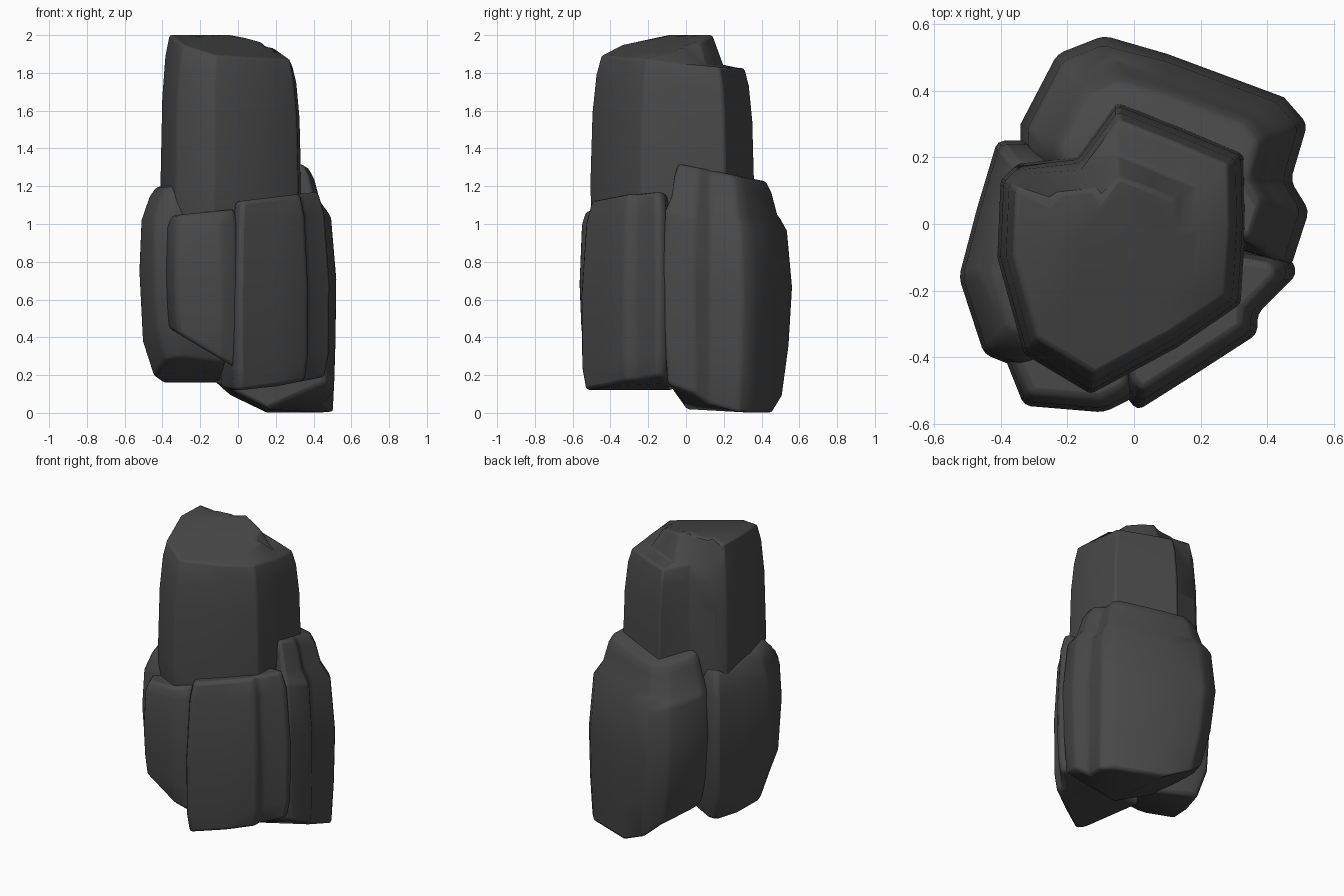
import bpy
import bmesh
import math

default_cube = bpy.data.objects.get("Cube")
if default_cube:
    bpy.data.objects.remove(default_cube, do_unlink=True)

# Single dark stone colour
stone = bpy.data.materials.new("dark_stone")
stone.use_nodes = True
colour = (0.065, 0.065, 0.065, 1)
stone.diffuse_color = colour
shader = next(n for n in stone.node_tree.nodes if n.type == "BSDF_PRINCIPLED")
shader.inputs["Base Color"].default_value = colour
shader.inputs["Roughness"].default_value = 0.9


def rock(name, outline, profile, centre, bottom, top, foot=None, bevel=0.02):
    """Loft an outline between a bottom and a top surface.

    profile holds (height fraction, scale) pairs; bottom and top give z at x, y.
    The lower half shrinks towards foot, the upper half towards centre.
    """
    bm = bmesh.new()
    rings = []
    for fraction, scale in profile:
        cx, cy = foot if foot and fraction < 0.5 else centre
        ring = []
        for px, py in outline:
            x = cx + (px - cx) * scale
            y = cy + (py - cy) * scale
            low, high = bottom(x, y), top(x, y)
            ring.append(bm.verts.new((x, y, low + (high - low) * fraction)))
        rings.append(ring)
    count = len(outline)
    for lower, upper in zip(rings, rings[1:]):
        for i in range(count):
            j = (i + 1) % count
            bm.faces.new((lower[i], lower[j], upper[j], upper[i]))
    caps = [bm.faces.new(rings[0]), bm.faces.new(rings[-1])]
    bmesh.ops.triangulate(bm, faces=caps)
    bmesh.ops.recalc_face_normals(bm, faces=bm.faces)
    mesh = bpy.data.meshes.new(name)
    bm.to_mesh(mesh)
    bm.free()
    mesh.materials.append(stone)
    obj = bpy.data.objects.new(name, mesh)
    bpy.context.collection.objects.link(obj)

    # Worn edges
    worn = obj.modifiers.new("worn_edges", "BEVEL")
    worn.width = bevel
    worn.segments = 2
    worn.limit_method = "ANGLE"
    worn.angle_limit = math.radians(30)
    bpy.ops.object.select_all(action="DESELECT")
    obj.select_set(True)
    bpy.context.view_layer.objects.active = obj
    bpy.ops.object.shade_smooth_by_angle(angle=math.radians(60))
    return obj


def column_top(x, y):
    """Sloping crown at the front, lower shelf at the back and left."""
    if x < 0.28 and y + 0.35 * max(x, 0) < 0.145:
        return min(2.0, 1.97 - 0.18 * x + 0.22 * y)
    return 1.84 - 0.05 * y


# Tall central column
rock("tall_rock",
     [(-0.13, -0.51), (-0.33, -0.39), (-0.41, -0.1), (-0.4, 0.13),
      (-0.35, 0.18), (-0.17, 0.2), (-0.05, 0.365), (0.14, 0.29),
      (0.33, 0.21), (0.335, 0), (0.32, -0.24), (0.13, -0.37)],
     [(0, 0.97), (0.3, 1), (0.7, 0.975), (0.9, 0.93), (1, 0.87),
      (1, 0.6), (1, 0.45), (1, 0.35)], (-0.04, -0.04),
     lambda x, y: 0.9, column_top, bevel=0.012)

# Large rock across the back, wrapping round the left side
rock("back_rock",
     [(-0.34, 0.22), (-0.34, 0.3), (-0.23, 0.51), (-0.09, 0.565), (0.1, 0.51),
      (0.45, 0.38), (0.52, 0.3), (0.47, 0.13), (0.525, 0.04), (0.47, -0.13),
      (0.12, -0.02), (-0.2, 0)],
     [(0, 0.88), (0.22, 0.96), (0.5, 1), (0.78, 0.94), (0.85, 0.82),
      (0.95, 0.75), (1, 0.68)],
     (0.06, 0.13),
     lambda x, y: max(0, 0.8 * (0.02 - y), 0.5 * (x - y - 0.25),
                      min(0.25, 0.9 * (0.06 - x))),
     lambda x, y: 1.31 - 0.2 * y,
     foot=(0.42, 0.1))

# Rock wrapping the right side
rock("right_rock",
     [(-0.45, -0.39), (-0.525, -0.16), (-0.47, 0.05), (-0.41, 0.25),
      (-0.33, 0.25), (-0.05, 0.1), (-0.05, -0.35), (-0.35, -0.43)],
     [(0, 0.79), (0.18, 0.95), (0.55, 1), (0.82, 0.97), (0.94, 0.86), (1, 0.74)],
     (-0.15, -0.08),
     lambda x, y: 0.16 - 0.5 * min(y + 0.08, 0),
     lambda x, y: 1.2)

# Front rock, with its underside cut at a slant
rock("front_right_rock",
     [(-0.38, -0.42), (-0.33, -0.545), (-0.09, -0.565), (0, -0.52),
      (0.02, -0.2), (-0.36, -0.2)],
     [(0, 0.92), (0.2, 0.97), (0.5, 1), (0.9, 0.96), (1, 0.88)], (-0.18, -0.25),
     lambda x, y: 0.32 - 0.6 * (x + 0.15),
     lambda x, y: 1.08 + 0.1 * x)

# Blocky front rock
rock("front_left_rock",
     [(-0.03, -0.51), (0.01, -0.56), (0.2, -0.44), (0.37, -0.33), (0.37, -0.27),
      (0.49, -0.15), (0.47, -0.1), (0.3, -0.07), (-0.1, -0.05)],
     [(0, 0.93), (0.12, 0.99), (0.5, 1), (0.88, 0.93), (1, 0.84)], (0.1, -0.2),
     lambda x, y: 0.12 + 0.2 * max(0, x - 0.1),
     lambda x, y: 1.12 + 0.12 * x)
